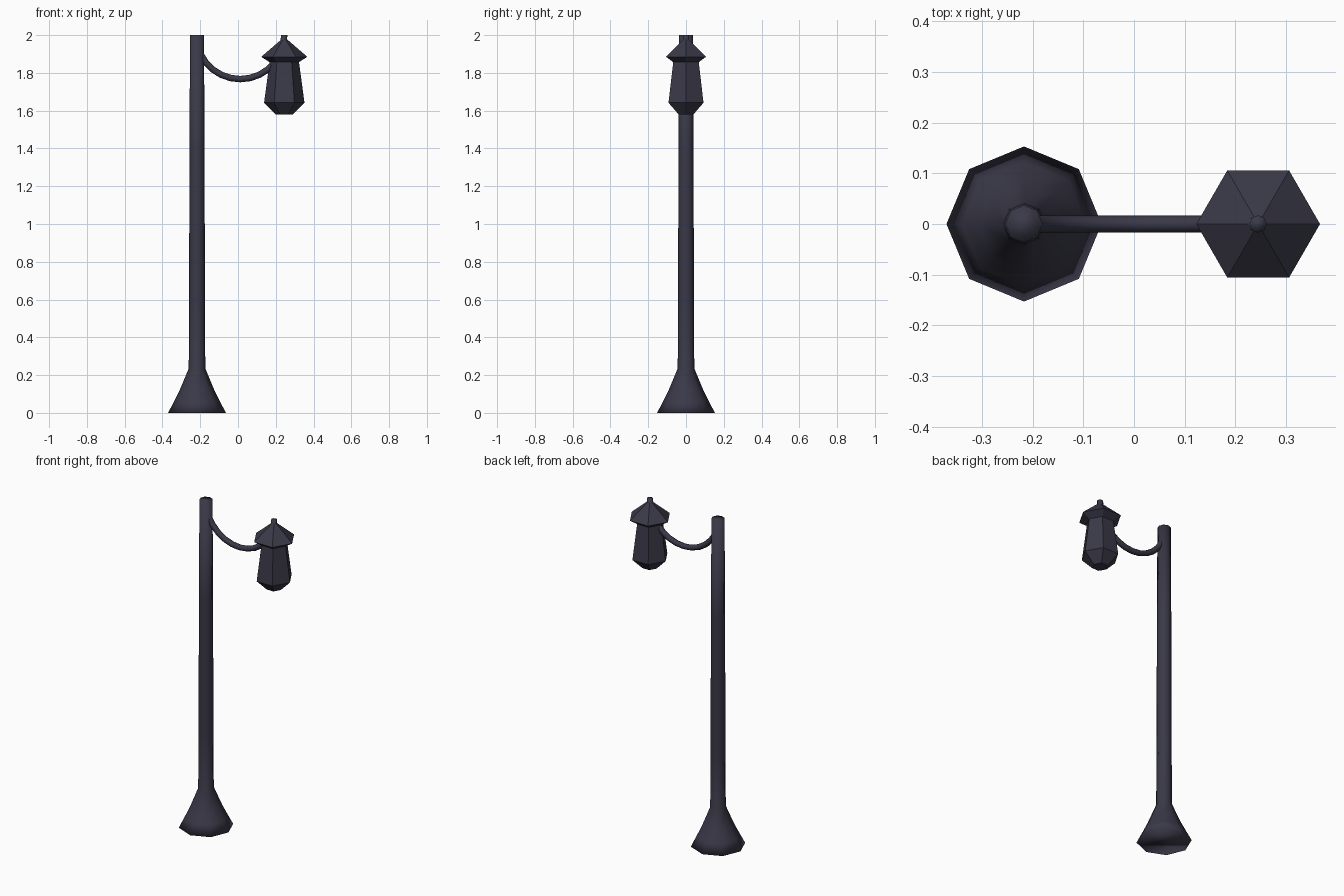
import bpy, bmesh, math
from mathutils import Vector

if "Cube" in bpy.data.objects:
    bpy.data.objects.remove(bpy.data.objects["Cube"])

iron = bpy.data.materials.new("dark_iron")
iron.diffuse_color = (0.042, 0.040, 0.064, 1)
iron.use_nodes = True
iron.node_tree.nodes["Principled BSDF"].inputs["Base Color"].default_value = iron.diffuse_color


def skin(name, rings, smooth):
    """Join successive rings of points into a closed tube."""
    bm = bmesh.new()
    loops = [[bm.verts.new(p) for p in ring] for ring in rings]
    n = len(loops[0])
    for a, b in zip(loops, loops[1:]):
        for i in range(n):
            j = (i + 1) % n
            bm.faces.new((a[i], a[j], b[j], b[i]))
    bm.faces.new(loops[0][::-1])
    bm.faces.new(loops[-1])
    bmesh.ops.recalc_face_normals(bm, faces=bm.faces)
    for f in bm.faces:
        f.smooth = smooth
    mesh = bpy.data.meshes.new(name)
    bm.to_mesh(mesh)
    bm.free()
    mesh.materials.append(iron)
    obj = bpy.data.objects.new(name, mesh)
    bpy.context.collection.objects.link(obj)


def turned(name, x, sides, profile, smooth):
    """Polygonal turned part around a vertical axis, profile = (radius, z)."""
    rings = [[(x + r * math.cos(math.tau * i / sides),
               r * math.sin(math.tau * i / sides), z) for i in range(sides)]
             for r, z in profile]
    skin(name, rings, smooth)


POLE_X, LAMP_X = -0.217, 0.245

# Flared eight-sided foot running into the tapered pole
turned("foot_and_pole", POLE_X, 8,
       [(0.153, 0), (0.122, 0.06), (0.092, 0.12), (0.044, 0.235),
        (0.042, 0.57), (0.040, 1.41), (0.037, 2.0)], True)

# Hanging half-circle arm, its far end poking out of the lantern roof
centre, radius, tube, steps = Vector((0.012, 0, 2.0)), 0.233, 0.017, 14
arm = []
for s in range(steps + 1):
    a = math.pi * (1 + s / steps)
    out = Vector((math.cos(a), 0, math.sin(a)))
    arm.append([centre + out * (radius + tube * math.cos(math.tau * k / 8))
                + Vector((0, tube * math.sin(math.tau * k / 8), 0))
                for k in range(8)])
skin("curved_arm", arm, True)

# Six-sided lantern: tapered underside, glass body, eaves and pointed roof
turned("lantern", LAMP_X, 6,
       [(0.045, 1.58), (0.107, 1.642), (0.078, 1.857),
        (0.122, 1.885), (0.012, 1.98)], False)
